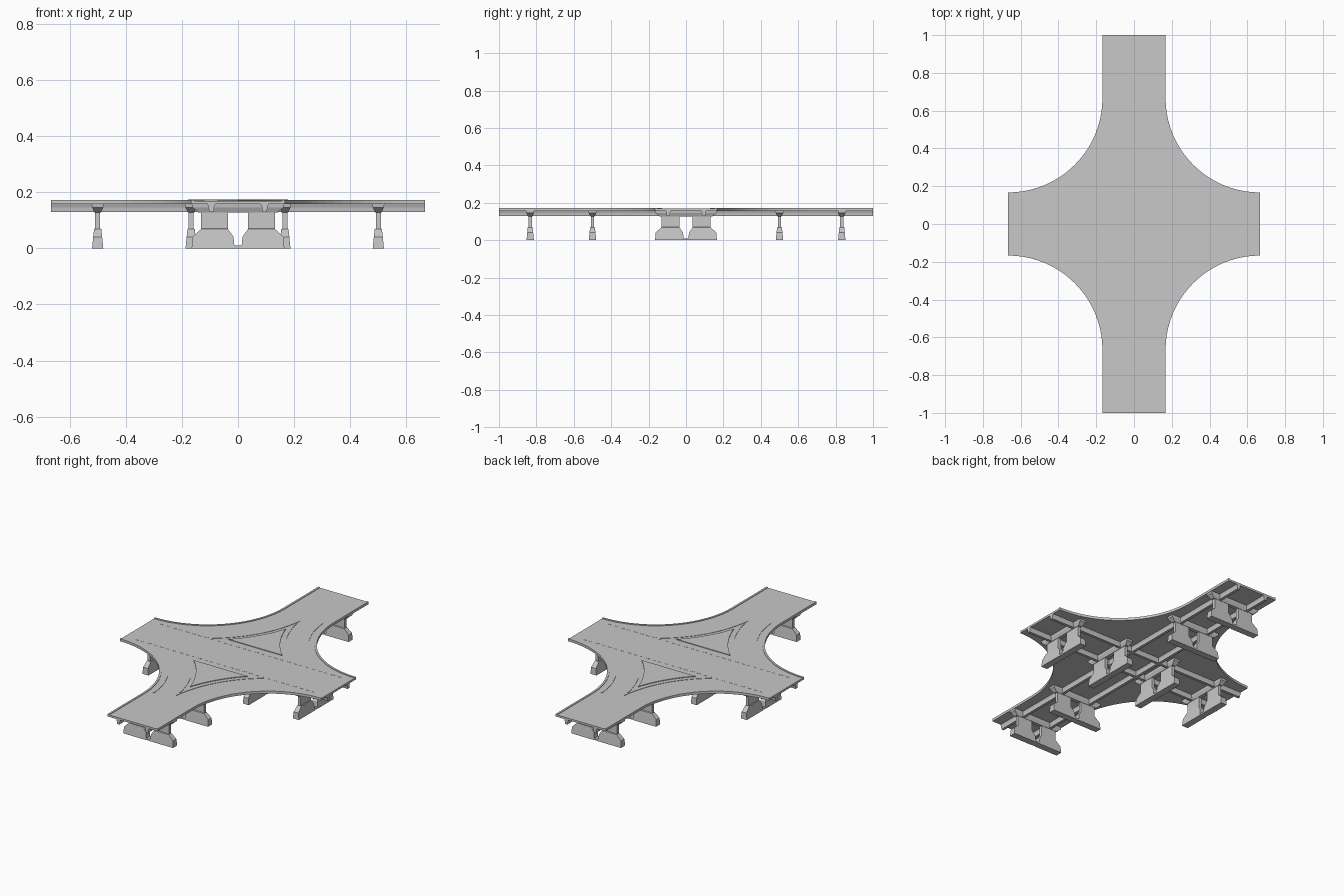
import bpy, bmesh, math

cube = bpy.data.objects.get("Cube")
if cube:
    bpy.data.objects.remove(cube)

# One concrete colour for everything
GREY = (0.58, 0.58, 0.58, 1)
CONCRETE = bpy.data.materials.new("concrete grey")
CONCRETE.use_nodes = True
CONCRETE.diffuse_color = GREY
CONCRETE.node_tree.nodes["Principled BSDF"].inputs["Base Color"].default_value = GREY

HALF = 0.167          # half width of each road arm
CORNER = 0.667        # centre of the corner arcs
TOP = 0.169           # road surface
SLAB = 0.157          # slab underside
SIGNS = [(1, 1), (-1, 1), (-1, -1), (1, -1)]


def finish(bm, name):
    bmesh.ops.recalc_face_normals(bm, faces=bm.faces)
    mesh = bpy.data.meshes.new(name)
    bm.to_mesh(mesh)
    bm.free()
    mesh.materials.append(CONCRETE)
    ob = bpy.data.objects.new(name, mesh)
    bpy.context.collection.objects.link(ob)
    return ob


def prism(bm, outline, z0, z1):
    """Extrude a flat outline between two heights."""
    low = [bm.verts.new((x, y, z0)) for x, y in outline]
    high = [bm.verts.new((x, y, z1)) for x, y in outline]
    bm.faces.new(low[::-1])
    bm.faces.new(high)
    n = len(outline)
    for i in range(n):
        j = (i + 1) % n
        bm.faces.new((low[i], low[j], high[j], high[i]))


def loft(bm, sections):
    """Stack rectangles given as (z, u0, u1, half thickness), u along x."""
    rings = [[bm.verts.new((u, v, z)) for u, v in ((a, -t), (b, -t), (b, t), (a, t))]
             for z, a, b, t in sections]
    bm.faces.new(rings[0][::-1])
    bm.faces.new(rings[-1])
    for r, s in zip(rings, rings[1:]):
        for i in range(4):
            j = (i + 1) % 4
            bm.faces.new((r[i], r[j], s[j], s[i]))


def arc(radius, a0=180, a1=270, steps=20):
    """Arc about the +x +y corner centre."""
    out = []
    for i in range(steps + 1):
        a = math.radians(a0 + (a1 - a0) * i / steps)
        out.append((CORNER + radius * math.cos(a), CORNER + radius * math.sin(a)))
    return out


def flip(points, signs):
    return [(x * signs[0], y * signs[1]) for x, y in points]


# Cross-shaped road slab
edge = [(HALF, 1.0)] + arc(0.5)
outline = []
for k, s in enumerate(SIGNS):
    part = flip(edge, s)
    outline += part if k % 2 else part[::-1]
bm = bmesh.new()
prism(bm, outline, SLAB, TOP)
finish(bm, "road_slab")

# Low curbs along the curved edges
bm = bmesh.new()
inner = [(HALF - 0.012, 1.0)] + arc(0.512)
for s in SIGNS:
    prism(bm, flip(edge + inner[::-1], s), TOP, TOP + 0.003)
finish(bm, "edge_curbs")

# Curved lane lines: long ones on one diagonal, short ones on the other
bm = bmesh.new()
for s in SIGNS:
    lines = ((0.545, 184, 209), (0.67, 190, 208)) if s[0] == s[1] else ((0.67, 187, 233),)
    for r, a0, a1 in lines:
        prism(bm, flip(arc(r, a0, a1) + arc(r + 0.006, a0, a1)[::-1], s), TOP, TOP + 0.002)
finish(bm, "turn_lane_lines")

# Dashed lines along the through road
bm = bmesh.new()
for y in (-0.12, 0.12):
    for i in range(-14, 15):
        x = i * 0.042
        prism(bm, [(x - 0.011, y - 0.003), (x + 0.011, y - 0.003),
                   (x + 0.011, y + 0.003), (x - 0.011, y + 0.003)], TOP, TOP + 0.001)
finish(bm, "dashed_lines")

# Triangular traffic islands with concave sides
tip = 180 + math.degrees(math.acos(CORNER / 0.70))
foot = 270 - math.degrees(math.asin((CORNER - 0.179) / 0.70))
right = arc(0.70, tip, foot, 12)
island = right + [(-x, y) for x, y in right[:0:-1]]
for name, sy in (("back_island", 1), ("front_island", -1)):
    bm = bmesh.new()
    prism(bm, flip(island, (1, sy)), TOP, TOP + 0.004)
    finish(bm, name)


# Longitudinal girders, two under each road
def girder(name, length, offset, turned):
    bm = bmesh.new()
    loft(bm, [(0.130, -length, length, 0.008), (0.146, -length, length, 0.010),
              (SLAB, -length, length, 0.014)])
    ob = finish(bm, name)
    if turned:
        ob.rotation_euler.z = math.pi / 2
        ob.location.x = offset
    else:
        ob.location.y = offset


for o in (-0.095, 0.095):
    girder("long_girder", 1.0, o, True)
    girder("cross_girder", CORNER, o, False)


# Two-legged piers with flared feet, a foot tie and a cap beam
def pier(name, x, y, turned):
    bm = bmesh.new()
    for s in (-1, 1):
        loft(bm, [(z, s * a, s * b, t) for z, a, b, t in (
            (0, 0.012, 0.165, 0.020), (0.04, 0.016, 0.163, 0.016),
            (0.068, 0.035, 0.132, 0.013), (0.071, 0.035, 0.132, 0.009),
            (0.128, 0.035, 0.132, 0.009))])
    loft(bm, [(0, -0.014, 0.014, 0.018), (0.01, -0.014, 0.014, 0.018)])
    loft(bm, [(0.127, -0.14, 0.14, 0.011), (0.146, -0.163, 0.163, 0.020),
              (SLAB, -0.165, 0.165, 0.0215)])
    ob = finish(bm, name)
    ob.location = (x, y, 0)
    if turned:
        ob.rotation_euler.z = math.pi / 2


for p in (-0.833, -0.5, 0.5, 0.833):
    pier("long_road_pier", 0, p, False)
for p in (-0.5, -HALF, HALF, 0.5):
    pier("cross_road_pier", p, 0, True)
